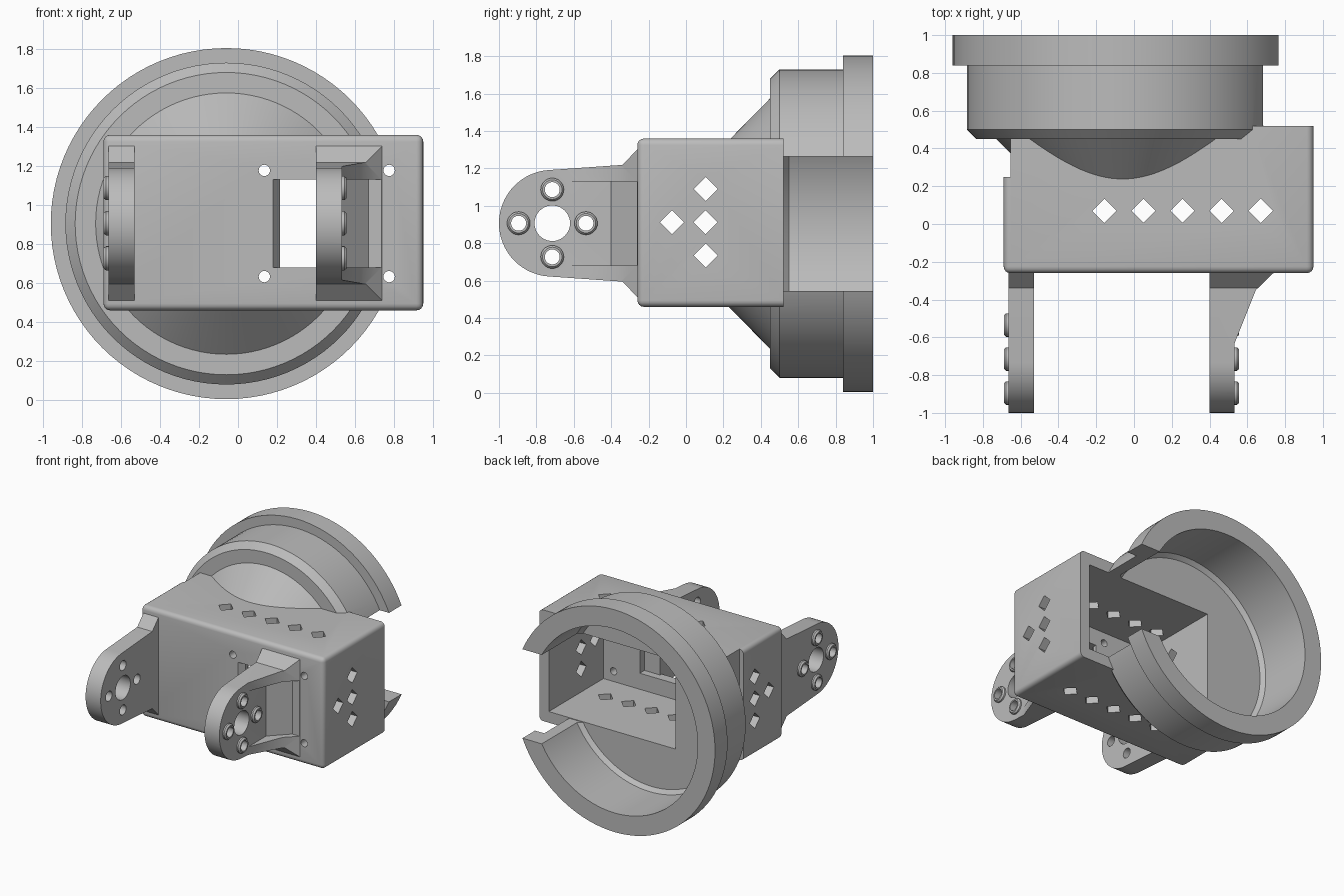
import bpy, bmesh, math
from mathutils import Matrix, Vector

if "Cube" in bpy.data.objects:
    bpy.data.objects.remove(bpy.data.objects["Cube"])

grey = bpy.data.materials.new("plastic grey")
grey.diffuse_color = (0.50, 0.50, 0.50, 1)
grey.use_nodes = True
grey.node_tree.nodes["Principled BSDF"].inputs["Base Color"].default_value = grey.diffuse_color


def make(name, bm):
    bmesh.ops.recalc_face_normals(bm, faces=bm.faces)
    me = bpy.data.meshes.new(name)
    bm.to_mesh(me)
    bm.free()
    ob = bpy.data.objects.new(name, me)
    bpy.context.collection.objects.link(ob)
    me.materials.append(grey)
    return ob


def prism(name, pts, axis, a, b):
    """Extrude a 2D outline along an axis from a to b."""
    def place(p, t):
        return {'x': (t, p[0], p[1]), 'y': (p[0], t, p[1]), 'z': (p[0], p[1], t)}[axis]
    bm = bmesh.new()
    lo = [bm.verts.new(place(p, a)) for p in pts]
    hi = [bm.verts.new(place(p, b)) for p in pts]
    bm.faces.new(lo)
    bm.faces.new(hi)
    n = len(pts)
    for i in range(n):
        bm.faces.new((lo[i], lo[(i + 1) % n], hi[(i + 1) % n], hi[i]))
    return make(name, bm)


def box(name, x, y, z):
    return prism(name, [(x[0], y[0]), (x[1], y[0]), (x[1], y[1]), (x[0], y[1])], 'z', *z)


def ngon(cx, cy, r, n):
    return [(cx + r * math.cos(2 * math.pi * i / n), cy + r * math.sin(2 * math.pi * i / n))
            for i in range(n)]


def boolean(ob, other, op='DIFFERENCE', keep=False):
    m = ob.modifiers.new("cut", 'BOOLEAN')
    m.operation, m.solver, m.object = op, 'EXACT', other
    bpy.context.view_layer.objects.active = ob
    bpy.ops.object.modifier_apply(modifier=m.name)
    if not keep:
        bpy.data.objects.remove(other)


def smooth(ob):
    bpy.ops.object.select_all(action='DESELECT')
    ob.select_set(True)
    bpy.context.view_layer.objects.active = ob
    bpy.ops.object.shade_smooth_by_angle(angle=math.radians(25))


CX, CZ = -0.06, 0.905      # cup axis

# Housing block with rounded edges, sharp around the open back
housing = box("housing", (-0.69, 0.95), (-0.26, 0.52), (0.46, 1.36))
bm = bmesh.new()
bm.from_mesh(housing.data)
edges = [e for e in bm.edges if min(v.co.y for v in e.verts) < 0.5]
bmesh.ops.bevel(bm, geom=edges, offset=0.035, segments=4, profile=0.5, affect='EDGES')
bm.to_mesh(housing.data)
bm.free()
# Step on the left wall
boolean(housing, box("step_cutter", (-0.8, -0.655), (0.25, 0.6), (0.3, 1.5)))

# Round cup: revolved (radius, y) profile
profile = [(0, -0.21), (0.67, 0.45), (0.775, 0.45), (0.825, 0.50), (0.825, 0.84), (0.90, 0.84),
           (0.90, 1.0), (0.745, 1.0), (0.745, 0.55), (0.715, 0.52), (0, 0.52)]
bm = bmesh.new()
vs = [bm.verts.new((CX + r, y, CZ)) for r, y in profile]
es = [bm.edges.new((vs[i], vs[i + 1])) for i in range(len(vs) - 1)]
bmesh.ops.spin(bm, geom=vs + es, cent=(CX, 0, CZ), axis=(0, 1, 0),
               angle=2 * math.pi, steps=96, use_merge=True)
bmesh.ops.remove_doubles(bm, verts=bm.verts, dist=0.0005)
cup = make("cup", bm)
boolean(cup, box("notch_cutter", (0.2, 1.2), (0.5205, 1.2), (0.545, 1.265)))
boolean(housing, cup, 'UNION')

# Inner cavity and front window
boolean(housing, box("cavity_cutter", (-0.27, 0.865), (-0.18, 0.7), (0.55, 1.265)))
boolean(housing, prism("window_cutter", [(0.18, -0.3), (0.18, -0.26), (0.215, -0.21), (0.215, -0.1),
                                         (0.54, -0.1), (0.54, -0.3)], 'z', 0.68, 1.13))

# Diamond vents through top and bottom, and through both ends
for i in range(5):
    boolean(housing, prism("vent_cutter", ngon(-0.157 + i * 0.207, 0.07, 0.064, 4), 'z', 0.2, 1.6))
for y, z in [(0.105, 1.09), (0.105, 0.912), (-0.075, 0.912), (0.105, 0.735)]:
    boolean(housing, prism("vent_cutter", ngon(y, z, 0.064, 4), 'x', -1.2, 1.2))
# Screw holes in the front wall
for x in (0.135, 0.775):
    for z in (0.633, 1.178):
        boolean(housing, prism("screw_cutter", ngon(x, z, 0.029, 24), 'y', -0.5, 0))
smooth(housing)

# Bracket leg outline in (y, z): rounded tip, slightly widening, flared root
LY, LZ = -0.715, 0.907
half = [(-0.24, 0.395), (-0.26, 0.395), (-0.34, 0.312)]
arc = [(LY + 0.285 * math.cos(a), LZ + 0.285 * math.sin(a))
       for a in (math.radians(94 + 172 * i / 40) for i in range(41))]
outline = ([(y, LZ + h) for y, h in half] + arc + [(y, LZ - h) for y, h in reversed(half)])
bolts = [(LY - 0.18, LZ), (LY + 0.18, LZ), (LY, LZ + 0.18), (LY, LZ - 0.18)]


def boss(x, direction, y, z):
    """Tapered ring around a bolt hole."""
    bm = bmesh.new()
    rings = []
    for r, d in ((0.062, -0.02), (0.062, 0.012), (0.052, 0.024)):
        rings.append([bm.verts.new((x + direction * d, p, q)) for p, q in ngon(y, z, r, 28)])
    for a, b in zip(rings, rings[1:]):
        for i in range(28):
            j = (i + 1) % 28
            bm.faces.new((a[i], a[j], b[j], b[i]))
    bm.faces.new(rings[0])
    bm.faces.new(rings[-1])
    return make("boss", bm)


def finish_leg(leg, x, direction):
    for y, z in bolts:
        boolean(leg, boss(x, direction, y, z), 'UNION')
    for y, z, r in [(LY, LZ, 0.095)] + [(y, z, 0.040) for y, z in bolts]:
        boolean(leg, prism("hole_cutter", ngon(y, z, r, 40), 'x', x - 0.3, x + 0.3))
    smooth(leg)


# Left leg: a plain plate
left_leg = prism("left_leg", outline, 'x', -0.665, -0.53)
finish_leg(left_leg, -0.665, -1)

# Right leg: plate with two side gussets and a sloped web between them
right_leg = prism("right_leg", outline, 'x', 0.40, 0.74)
boolean(right_leg, prism("gusset_cutter", [(0.533, -1.2), (0.533, -0.63), (0.645, -0.35),
                                           (0.738, -0.26), (0.9, -0.26), (0.9, -1.2)], 'z', 0.3, 1.5))
boolean(right_leg, prism("slot_cutter", [(0.533, -1.2), (0.533, -0.40), (0.67, -0.262),
                                         (0.9, -0.262), (0.9, -1.2)], 'z', 0.68, 1.13))
finish_leg(right_leg, 0.533, 1)
